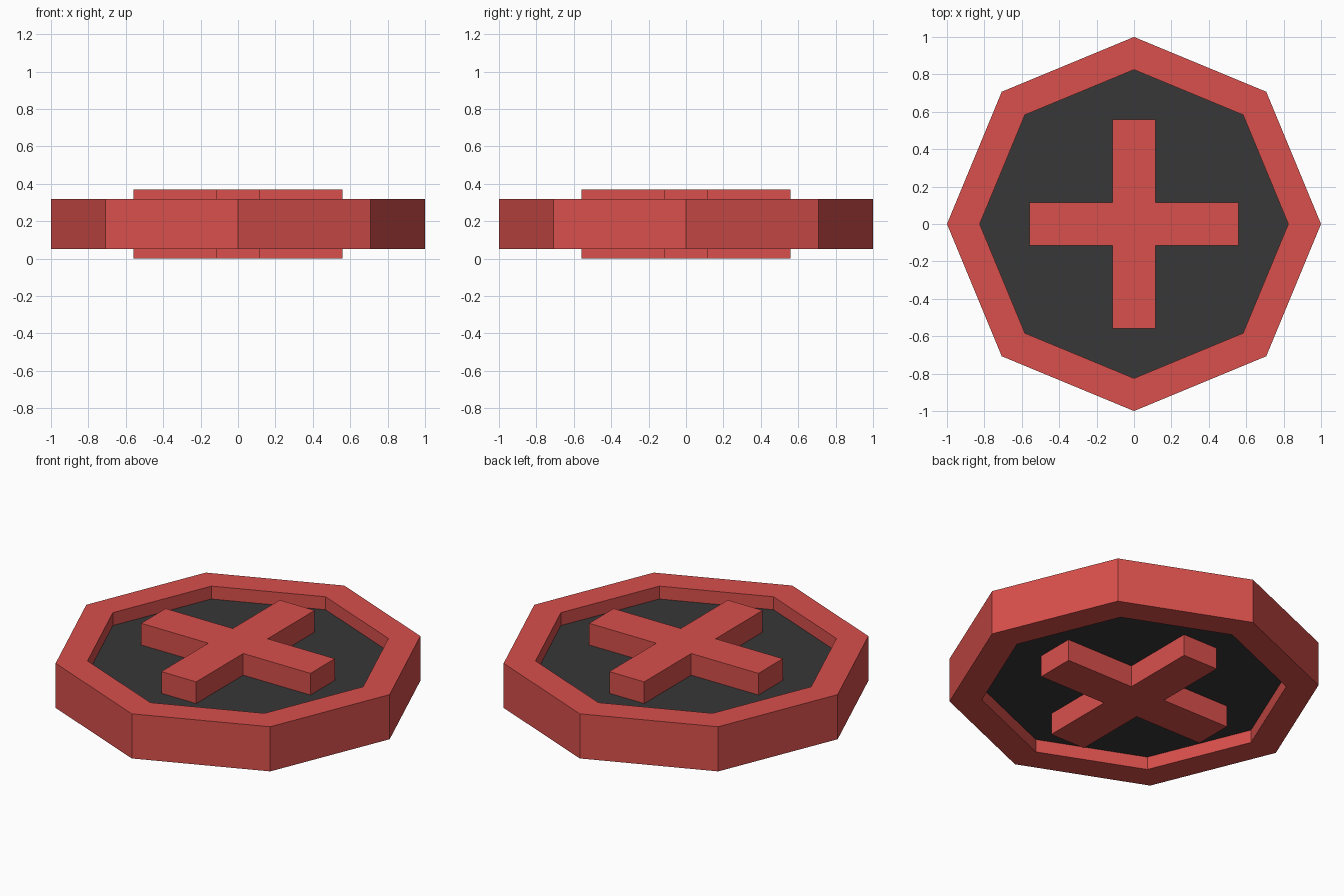
import bpy
import bmesh
from math import cos, sin, tau

if "Cube" in bpy.data.objects:
    bpy.data.objects.remove(bpy.data.objects["Cube"], do_unlink=True)

SIDES = 8
MID_Z = 0.185  # every part is symmetric about this height


def material(name, color):
    mat = bpy.data.materials.new(name)
    mat.use_nodes = True
    mat.diffuse_color = color
    mat.node_tree.nodes["Principled BSDF"].inputs["Base Color"].default_value = color
    return mat


def add_object(name, bm, mat):
    bmesh.ops.recalc_face_normals(bm, faces=bm.faces)
    mesh = bpy.data.meshes.new(name)
    bm.to_mesh(mesh)
    bm.free()
    mesh.materials.append(mat)
    obj = bpy.data.objects.new(name, mesh)
    bpy.context.collection.objects.link(obj)
    return obj


def octagon(radius):
    return [(radius * cos(tau * i / SIDES), radius * sin(tau * i / SIDES)) for i in range(SIDES)]


def prism(name, outline, half_height, mat):
    bm = bmesh.new()
    face = bm.faces.new([bm.verts.new((x, y, MID_Z - half_height)) for x, y in outline])
    top = bmesh.ops.extrude_face_region(bm, geom=[face], use_keep_orig=True)
    verts = [v for v in top["geom"] if isinstance(v, bmesh.types.BMVert)]
    bmesh.ops.translate(bm, verts=verts, vec=(0, 0, 2 * half_height))
    return add_object(name, bm, mat)


def ring(name, outer, inner, half_height, mat):
    bm = bmesh.new()
    profile = [(outer, -half_height), (outer, half_height), (inner, half_height), (inner, -half_height)]
    loops = [[bm.verts.new((x, y, MID_Z + z)) for x, y in octagon(r)] for r, z in profile]
    for k, loop in enumerate(loops):
        following = loops[(k + 1) % len(loops)]
        for i in range(SIDES):
            j = (i + 1) % SIDES
            bm.faces.new((loop[i], loop[j], following[j], following[i]))
    return add_object(name, bm, mat)


red = material("red", (0.69, 0.08, 0.072, 1))
charcoal = material("charcoal", (0.038, 0.038, 0.038, 1))

# Raised octagonal rim around a recessed plate
ring("rim", 1.0, 0.825, 0.133, red)
prism("center_plate", octagon(0.83), 0.056, charcoal)

# Plus sign passing through the plate, proud of both faces
reach, half_width = 0.558, 0.115
quarter = [(reach, -half_width), (reach, half_width), (half_width, half_width)]
cross = []
for _ in range(4):
    cross += quarter
    quarter = [(-y, x) for x, y in quarter]
prism("cross", cross, MID_Z, red)
